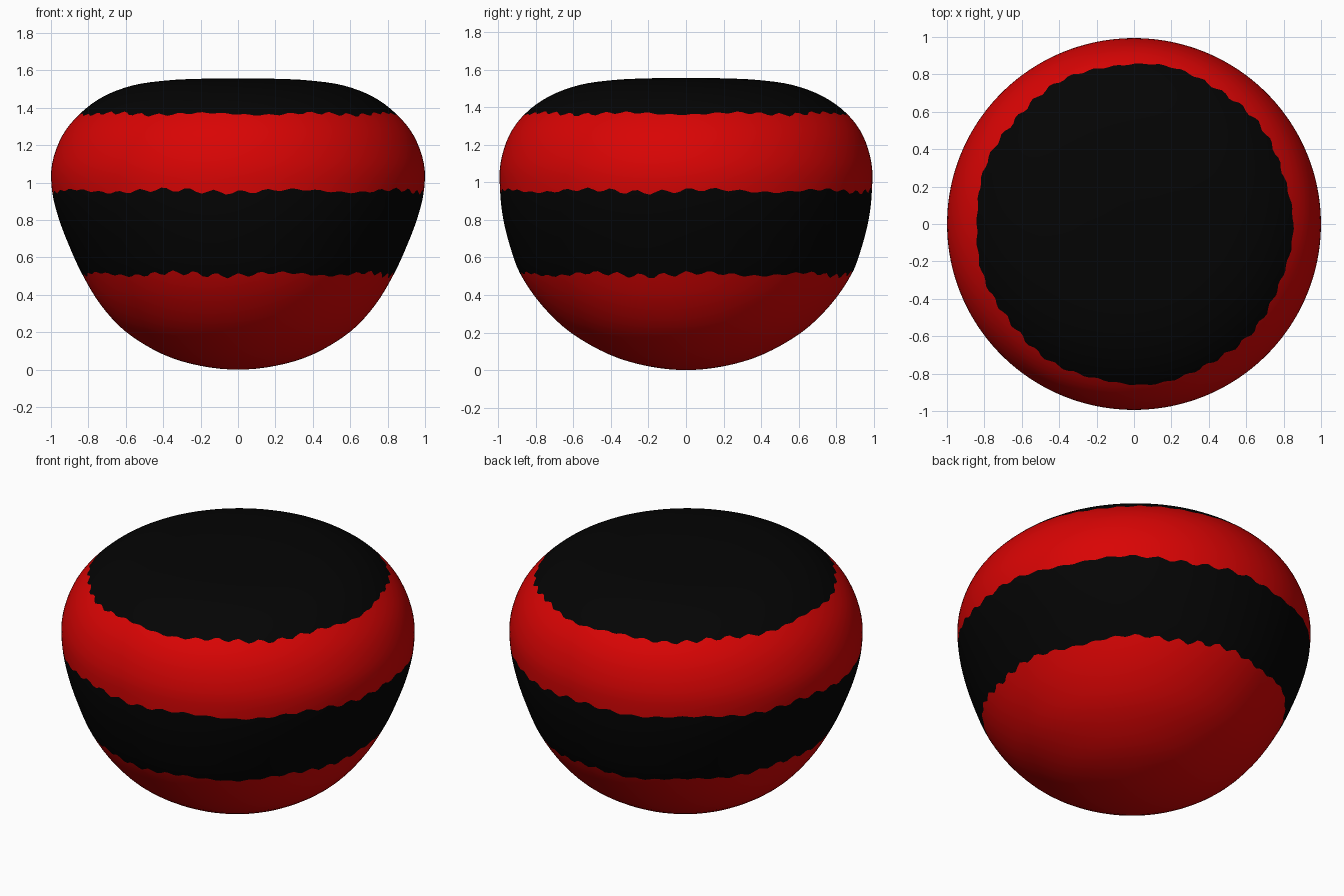
import bpy, bmesh, math, random
from mathutils import Vector

cube = bpy.data.objects.get("Cube")
if cube:
    bpy.data.objects.remove(cube, do_unlink=True)

random.seed(4)
SEGMENTS, STEPS = 192, 4

# Half outline (side radius, front radius, height) from bottom pole to top pole
OUTLINE = [(0, 0, 0), (.2, .2, .02), (.4, .405, .081), (.597, .615, .2),
           (.733, .768, .345), (.833, .882, .51), (.902, .938, .66),
           (.959, .975, .81), (.994, .991, .955), (.994, .989, 1.1),
           (.94, .943, 1.25), (.846, .857, 1.367), (.72, .728, 1.46),
           (.56, .565, 1.52), (.38, .385, 1.546), (.2, .2, 1.555), (0, 0, 1.557)]
# Outline points where the colour changes
BORDERS = (5, 8, 11)


def outline_point(t):
    """Smooth curve through the outline points, mirrored past both poles."""
    last = len(OUTLINE) - 1
    i = min(int(t), last - 1)
    f = t - i

    def get(k):
        if 0 <= k <= last:
            return Vector(OUTLINE[k])
        rx, ry, z = OUTLINE[1] if k < 0 else OUTLINE[last - 1]
        return Vector((-rx, -ry, z))

    a, b, c, d = (get(i + k) for k in (-1, 0, 1, 2))
    return 0.5 * (2 * b + (c - a) * f + (2 * a - 5 * b + 4 * c - d) * f ** 2
                  + (3 * b - a - 3 * c + d) * f ** 3)


def make_material(name, color):
    mat = bpy.data.materials.new(name)
    mat.use_nodes = True
    mat.diffuse_color = color
    mat.node_tree.nodes["Principled BSDF"].inputs["Base Color"].default_value = color
    return mat


def ragged_edge():
    """Offsets around one colour border: small scallops on a slow drift."""
    p, q, r = (random.uniform(0, math.tau) for _ in range(3))
    edge = []
    for s in range(SEGMENTS):
        a = math.tau * s / SEGMENTS
        strength = 0.06 + 0.03 * math.sin(4 * a + r)
        edge.append(strength * math.sin(44 * a + p) + 0.055 * math.sin(9 * a + q))
    return edge


# Banded body: rings around the outline, border rings shifted along the surface
bm = bmesh.new()
rings = []
ring_count = (len(OUTLINE) - 1) * STEPS
for n in range(1, ring_count):
    t = n / STEPS
    shift = ragged_edge() if t in BORDERS else [0] * SEGMENTS
    ring = []
    for s in range(SEGMENTS):
        rx, ry, z = outline_point(t + shift[s])
        a = math.tau * s / SEGMENTS
        ring.append(bm.verts.new((rx * math.cos(a), ry * math.sin(a), z)))
    rings.append(ring)
bottom = bm.verts.new(OUTLINE[0])
top = bm.verts.new(OUTLINE[-1])

for s in range(SEGMENTS):
    e = (s + 1) % SEGMENTS
    bm.faces.new((bottom, rings[0][e], rings[0][s]))
    bm.faces.new((top, rings[-1][s], rings[-1][e])).material_index = 1
    for n in range(len(rings) - 1):
        low, high = rings[n], rings[n + 1]
        face = bm.faces.new((low[s], low[e], high[e], high[s]))
        # Colours alternate at each border
        face.material_index = sum((n + 1) / STEPS >= b for b in BORDERS) % 2
for face in bm.faces:
    face.smooth = True

mesh = bpy.data.meshes.new("banded_body")
bm.to_mesh(mesh)
bm.free()
mesh.materials.append(make_material("red", (0.69, 0.0012, 0.0012, 1)))
mesh.materials.append(make_material("black", (0.0012, 0.0012, 0.0012, 1)))
body = bpy.data.objects.new("banded_body", mesh)
bpy.context.collection.objects.link(body)
